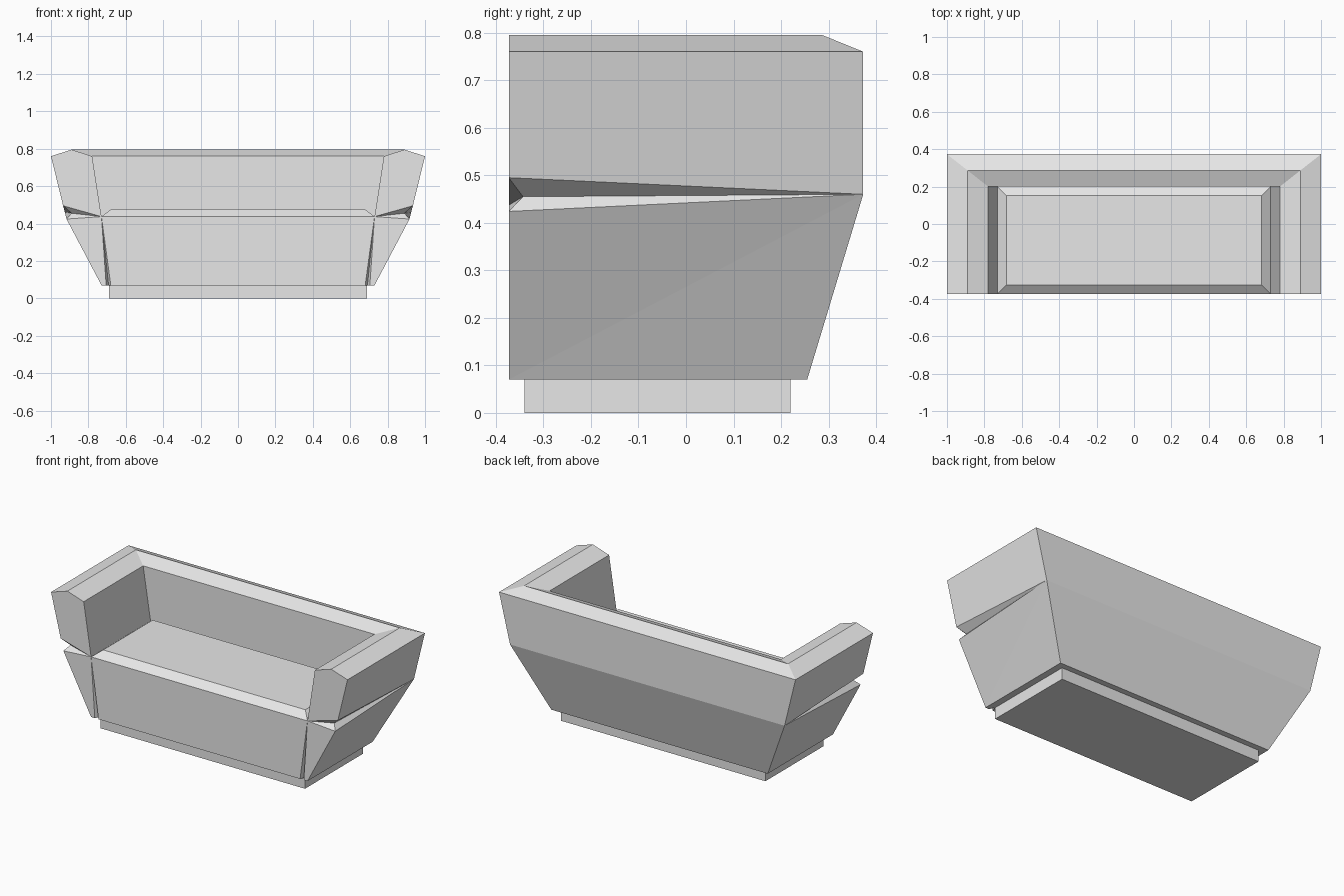
import bpy
import bmesh
from mathutils import Vector

default = bpy.data.objects.get("Cube")
if default:
    bpy.data.objects.remove(default, do_unlink=True)

GREY = (0.8, 0.8, 0.8, 1)
fabric = bpy.data.materials.new("light grey")
fabric.use_nodes = True
fabric.diffuse_color = GREY
fabric.node_tree.nodes["Principled BSDF"].inputs["Base Color"].default_value = GREY


def finish(name, bm):
    bmesh.ops.remove_doubles(bm, verts=bm.verts, dist=0.0005)
    bmesh.ops.recalc_face_normals(bm, faces=bm.faces)
    mesh = bpy.data.meshes.new(name)
    bm.to_mesh(mesh)
    bm.free()
    mesh.materials.append(fabric)
    obj = bpy.data.objects.new(name, mesh)
    bpy.context.collection.objects.link(obj)


def tapered_block(name, x, y0, y1, z0, z1, inset=0):
    """Box whose top is drawn in by inset on all sides."""
    bm = bmesh.new()
    rings = []
    for z, d in ((z0, 0), (z1, inset)):
        corners = ((-x + d, y0 + d), (x - d, y0 + d), (x - d, y1 - d), (-x + d, y1 - d))
        rings.append([bm.verts.new((cx, cy, z)) for cx, cy in corners])
    low, high = rings
    bm.faces.new(low)
    bm.faces.new(high)
    for i in range(4):
        j = (i + 1) % 4
        bm.faces.new((low[i], low[j], high[j], high[i]))
    finish(name, bm)


def add_face(bm, *points):
    unique = [p for i, p in enumerate(points) if p not in points[:i]]
    if len(unique) > 2:
        bm.faces.new([bm.verts.new(p) for p in unique])


# Arm section at the front: seat edge, inner top, ridge, rim, groove, foot
FRONT = -0.373
front = [Vector((x, y, z)) for x, y, z in (
    (0.73, FRONT, 0.437), (0.78, FRONT, 0.76), (0.89, FRONT, 0.795),
    (1.0, FRONT, 0.76), (0.935, FRONT, 0.495), (0.89, -0.343, 0.455),
    (0.917, FRONT, 0.424), (0.73, FRONT, 0.07))]
# Matching section at the back corner, where the groove closes to a point
hinge = (0.926, 0.373, 0.46)
corner = [Vector(p) for p in (
    (0.73, 0.2, 0.437), (0.78, 0.2, 0.76), (0.89, 0.287, 0.795),
    (1.0, 0.373, 0.76), hinge, hinge, hinge, (0.73, 0.255, 0.07))]
centre = [Vector((0, p.y, p.z)) for p in corner]

# Shell: arms, back and lower body, lofted for one half
bm = bmesh.new()
for a, b in ((front, corner), (corner, centre)):
    for i in range(len(a) - 1):
        add_face(bm, a[i], a[i + 1], b[i])
        add_face(bm, a[i + 1], b[i + 1], b[i])

# Front of the shell with the groove under the arm and the notch by the seat
seat, inner, ridge, rim, lip, pit, shoulder, foot = front
notch_out = Vector((0.705, FRONT, 0.07))
notch_pit = Vector((0.692, -0.343, 0.07))
notch_in = Vector((0.68, FRONT, 0.07))
seat_mid = Vector((0, FRONT, seat.z))
foot_mid = Vector((0, FRONT, foot.z))
add_face(bm, seat, inner, ridge, rim, lip)
add_face(bm, seat, lip, pit)
add_face(bm, seat, pit, shoulder)
add_face(bm, seat, shoulder, foot, notch_out)
add_face(bm, seat, notch_out, notch_pit)
add_face(bm, seat, notch_pit, notch_in)
add_face(bm, seat, notch_in, foot_mid, seat_mid)

# Underside and seat deck
add_face(bm, foot, notch_out, notch_pit, notch_in, foot_mid, centre[-1], corner[-1])
add_face(bm, seat, seat_mid, centre[0], corner[0])

# Other half
bmesh.ops.mirror(bm, geom=bm.verts[:] + bm.edges[:] + bm.faces[:],
                 axis='X', merge_dist=0.0001)
finish("sofa_shell", bm)

# Seat cushion with sloping edges, and the plinth
tapered_block("seat_cushion", 0.73, FRONT, 0.2, 0.437, 0.474, 0.048)
tapered_block("plinth", 0.69, -0.34, 0.22, 0, 0.07)
